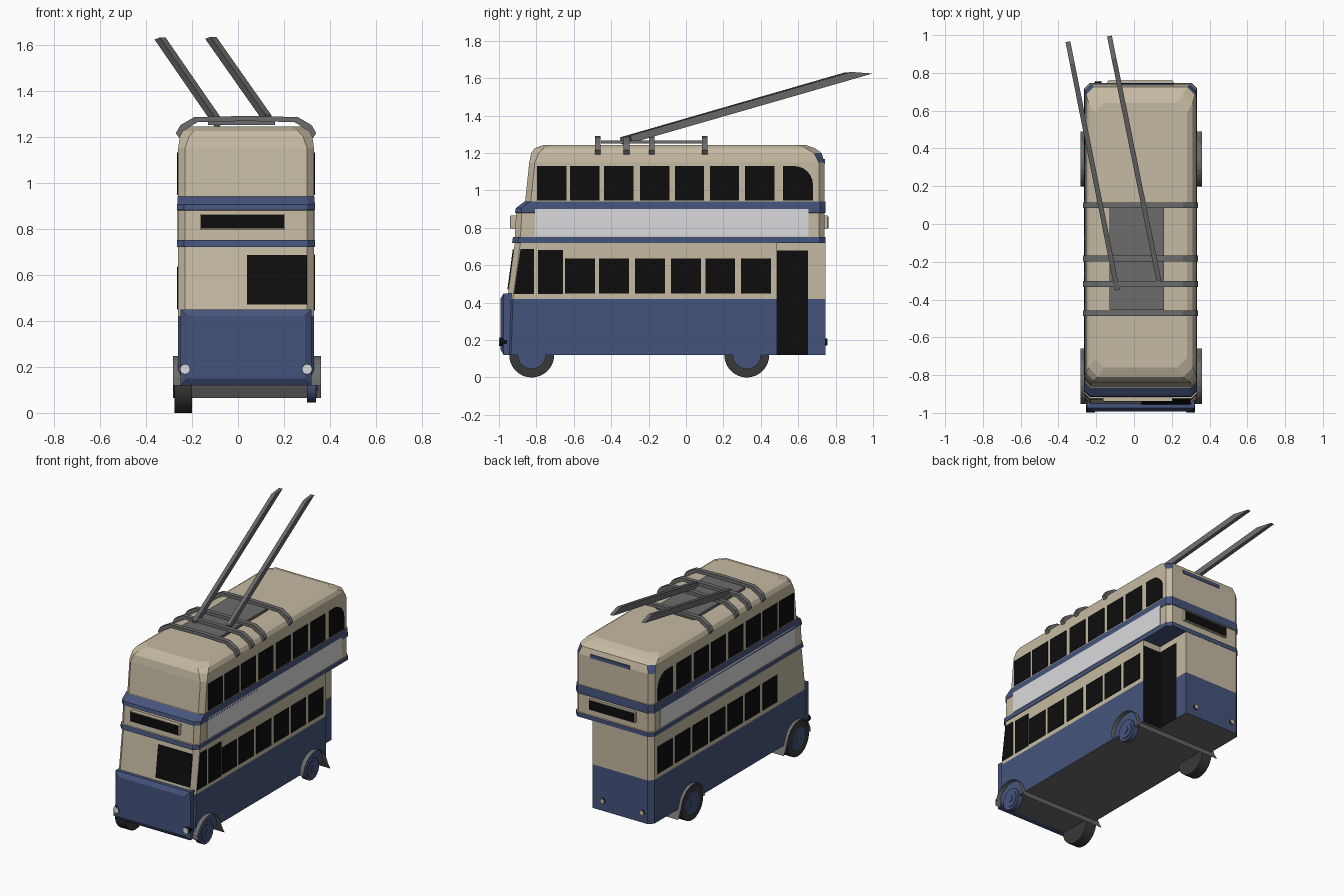
import bpy, bmesh, math
from mathutils import Vector

if "Cube" in bpy.data.objects:
    bpy.data.objects.remove(bpy.data.objects["Cube"])


def material(name, r, g, b):
    m = bpy.data.materials.new(name)
    m.use_nodes = True
    m.diffuse_color = (r, g, b, 1)
    bsdf = next(n for n in m.node_tree.nodes if n.type == "BSDF_PRINCIPLED")
    bsdf.inputs["Base Color"].default_value = (r, g, b, 1)
    return m


CREAM = material("cream paint", .56, .49, .36)
BLUE = material("blue paint", .06, .088, .2)
BLACK = material("black glass", .004, .004, .004)
WHITE = material("pale panel", .7, .7, .72)
GREY = material("grey metal", .15, .15, .15)
RUBBER = material("dark rubber", .04, .04, .04)
BODY = [CREAM, BLUE, BLACK, GREY]
CX, HW = .035, .295
LEFT, RIGHT = CX + HW, CX - HW


def finish(name, bm, mats, recalc=True):
    if recalc:
        bmesh.ops.recalc_face_normals(bm, faces=bm.faces[:])
    me = bpy.data.meshes.new(name)
    bm.to_mesh(me)
    bm.free()
    for m in mats:
        me.materials.append(m)
    ob = bpy.data.objects.new(name, me)
    bpy.context.collection.objects.link(ob)
    return ob


def loft(name, rings, mats, rule=lambda level, edge: 0, bottom=0, top=0):
    """Skin a stack of matching rings; rule picks the material per face."""
    bm = bmesh.new()
    rows = [[bm.verts.new(p) for p in r] for r in rings]
    n = len(rows[0])
    for k in range(len(rows) - 1):
        for i in range(n):
            j = (i + 1) % n
            f = bm.faces.new((rows[k][i], rows[k][j], rows[k + 1][j], rows[k + 1][i]))
            f.material_index = rule(k, i)
    bm.faces.new(rows[0][::-1]).material_index = bottom
    bm.faces.new(rows[-1]).material_index = top
    return finish(name, bm, mats)


def prism(name, pts, vec, mat):
    v = Vector(vec)
    return loft(name, [[Vector(p) for p in pts], [Vector(p) + v for p in pts]], [mat])


def box(name, x0, x1, y0, y1, z0, z1, mat):
    return prism(name, [(x0, y0, z0), (x1, y0, z0), (x1, y1, z0), (x0, y1, z0)],
                 (0, 0, z1 - z0), mat)


def disc(name, center, radius, vec, mat, n=24):
    """Cylinder along the x or y axis."""
    x, y, z = center
    pts = []
    for i in range(n):
        a = math.tau * i / n
        u, w = radius * math.cos(a), radius * math.sin(a)
        pts.append((x, y + u, z + w) if vec[0] else (x + u, y, z + w))
    ob = prism(name, pts, vec, mat)
    bpy.context.view_layer.objects.active = ob
    bpy.ops.object.select_all(action="DESELECT")
    ob.select_set(True)
    bpy.ops.object.shade_smooth_by_angle(angle=math.radians(35))
    return ob


# Lower deck with the open platform notch at the rear left corner
def lower_ring(z, f):
    c = .03
    return [(x, y, z) for x, y in (
        (RIGHT + c, f), (LEFT - c, f), (LEFT, f + c), (LEFT, .487), (.19, .487),
        (.19, .652), (.19, .745), (RIGHT + c, .745), (RIGHT, .715), (RIGHT, f + c))]


def lower_rule(level, edge):
    if edge in (3, 4) and level < 2:
        return 2
    return 1 if level == 0 else 0


loft("lower_deck", [lower_ring(.12, -.965), lower_ring(.42, -.955),
                    lower_ring(.68, -.921), lower_ring(.72, -.915)],
     BODY, lower_rule, bottom=3)


# Upper deck, blue belts and roof
def ring(z, f, r, hw, c=.03):
    a, b = CX - hw, CX + hw
    return [(x, y, z) for x, y in ((a + c, f), (b - c, f), (b, f + c), (b, r - c),
                                   (b - c, r), (a + c, r), (a, r - c), (a, f + c))]


def upper_rule(level, edge):
    if level in (0, 4, 5) or (level == 8 and edge in (3, 5)):
        return 1
    return 0


loft("upper_deck", [
    ring(.72, -.93, .747, .299), ring(.75, -.925, .747, .299),
    ring(.751, -.915, .74, HW), ring(.88, -.908, .74, HW),
    ring(.881, -.915, .747, .299), ring(.905, -.91, .747, .299),
    ring(.94, -.865, .745, .297), ring(.941, -.86, .74, HW),
    ring(1.15, -.838, .74, HW), ring(1.2, -.828, .725, .288, .04),
    ring(1.225, -.81, .69, .275, .05), ring(1.243, -.76, .64, .245, .05)],
    BODY, upper_rule, bottom=1)


# Bonnet panel with bevelled rim
def panel_ring(y, d):
    x0, x1, z0, z1 = -.25 + d, .32 - d, .12 + d, .45 - d
    return [(x0, y, z0), (x1, y, z0), (x1, y, z1), (x0, y, z1)]


loft("bonnet", [panel_ring(-.93, 0), panel_ring(-.975, 0), panel_ring(-.993, .03)], [BLUE])

# Lamps
for x in (-.23, .3):
    disc("headlamp_rim", (x, -.996, .19), .023, (0, .04, 0), BLACK, 12)
    disc("headlamp", (x, -1, .19), .021, (0, .005, 0), WHITE, 12)
for x in (-.19, .11):
    disc("rear_lamp_rim", (x, .74, .19), .018, (0, .013, 0), BLACK, 12)
    disc("rear_lamp", (x, .752, .19), .017, (0, .004, 0), CREAM, 12)


# Side glazing and panels
def side_plate(name, outline, side, mat):
    x = LEFT if side > 0 else RIGHT
    prism(name, [(x - side * .002, y, z) for y, z in outline], (side * .006, 0, 0), mat)


def rect(y0, y1, z0, z1):
    return [(y0, z0), (y1, z0), (y1, z1), (y0, z1)]


upper_starts = (-.797, -.62, -.438, -.246, -.06, .127, .315)
for side in (1, -1):
    for y in upper_starts:
        side_plate("upper_window", rect(y, y + .157, .947, 1.13), side, BLACK)
    arc = [(.579 + .1 * math.cos(a), 1.03 + .1 * math.sin(a))
           for a in (math.pi / 2 * i / 6 for i in range(7))]
    side_plate("upper_rear_window", [(.519, .947), (.679, .947)] + arc + [(.519, 1.13)],
               side, BLACK)
    side_plate("advert_panel", rect(-.807, .655, .754, .9), side, WHITE)

for y in (-.647, -.465, -.273, -.08, .103, .294):
    side_plate("lower_window", rect(y, y + .16, .45, .635), 1, BLACK)
side_plate("cab_window", rect(-.79, -.658, .445, .682), 1, BLACK)
side_plate("cab_front_window",
           [(-.92, .445), (-.813, .445), (-.813, .688), (-.885, .688)], 1, BLACK)
for i in range(7):
    y = .52 - .19 * i
    side_plate("lower_window", rect(y, y + .16, .45, .635), -1, BLACK)

# Windscreen lies on the sloping front
prism("windscreen", [(.04, -.949, .47), (.3, -.949, .47), (.3, -.92, .685), (.04, -.92, .685)],
      (0, -.006, 0), BLACK)

# Destination boxes, front and rear
box("front_sign_box", -.165, .205, -.937, -.9, .795, .865, CREAM)
box("front_sign", -.16, .2, -.941, -.936, .8, .86, BLACK)
box("rear_sign_box", -.14, .21, .73, .757, .795, .865, CREAM)
box("rear_sign", -.135, .205, .756, .761, .8, .86, BLACK)
box("rear_blue_strip", -.09, .21, .73, .744, 1.145, 1.168, BLUE)

# Wheels: tyres on the right, hubs on both sides, full-width mudguards
for wy in (-.825, .325):
    disc("tyre", (-.275, wy, .12), .12, (.075, 0, 0), RUBBER, 32)
    for radius, out in ((.075, 0), (.055, .004), (.022, .008)):
        disc("left_hub", (.3, wy, .12), radius, (.038 + out, 0, 0), BLUE)
        disc("right_hub", (-.24, wy, .12), radius, (-.036 - out / 2, 0, 0), BLUE)
    bm = bmesh.new()
    path = [(wy - .127 * math.cos(a), .12 + .127 * math.sin(a))
            for a in (math.pi * i / 12 for i in range(12))]
    path += [(wy + .14, .11), (wy + .165, .065)]
    rows = [[bm.verts.new((x, y, z)) for x in (-.283, .36)] for y, z in path]
    for a, b in zip(rows, rows[1:]):
        bm.faces.new((a[0], a[1], b[1], b[0]))
    finish("mudguard", bm, [GREY])

# Roof gantry: arched straps and walkway
strap = [(-.27, 1.215), (-.25, 1.25), (-.19, 1.285), (CX, 1.29)]
outer = strap + [(2 * CX - x, z) for x, z in strap[-2::-1]]
inner = [(x + (.015 if x < 0 else -.015 if x > .2 else 0), z - .022) for x, z in outer]
for y in (-.472, -.318, -.183, .1):
    bm = bmesh.new()
    rows = [[bm.verts.new((p[0], yy, p[1])) for p, yy in
             ((o, y - .015), (o, y + .015), (q, y + .015), (q, y - .015))]
            for o, q in zip(outer, inner)]
    for a, b in zip(rows, rows[1:]):
        for i in range(4):
            j = (i + 1) % 4
            bm.faces.new((a[i], a[j], b[j], b[i]))
    bm.faces.new(rows[0])
    bm.faces.new(rows[-1])
    finish("roof_strap", bm, [GREY])
box("roof_walkway", -.13, .16, -.455, .1, 1.25, 1.268, GREY)

# Trolley poles with slanted tips
for base, tip in (((-.09, -.34, 1.245), (-.35, .965, 1.622)),
                  ((.13, -.29, 1.255), (-.13, .995, 1.625))):
    b, t = Vector(base), Vector(tip)
    along = (t - b).normalized()
    across = along.cross(Vector((0, 0, 1))).normalized() * .013
    up = across.cross(along).normalized() * .04
    cut = along * .11
    loft("trolley_pole", [[b - across, b + across, b + across + up, b - across + up],
                          [t - across, t + across, t + across + up - cut,
                           t - across + up - cut]], [GREY])
